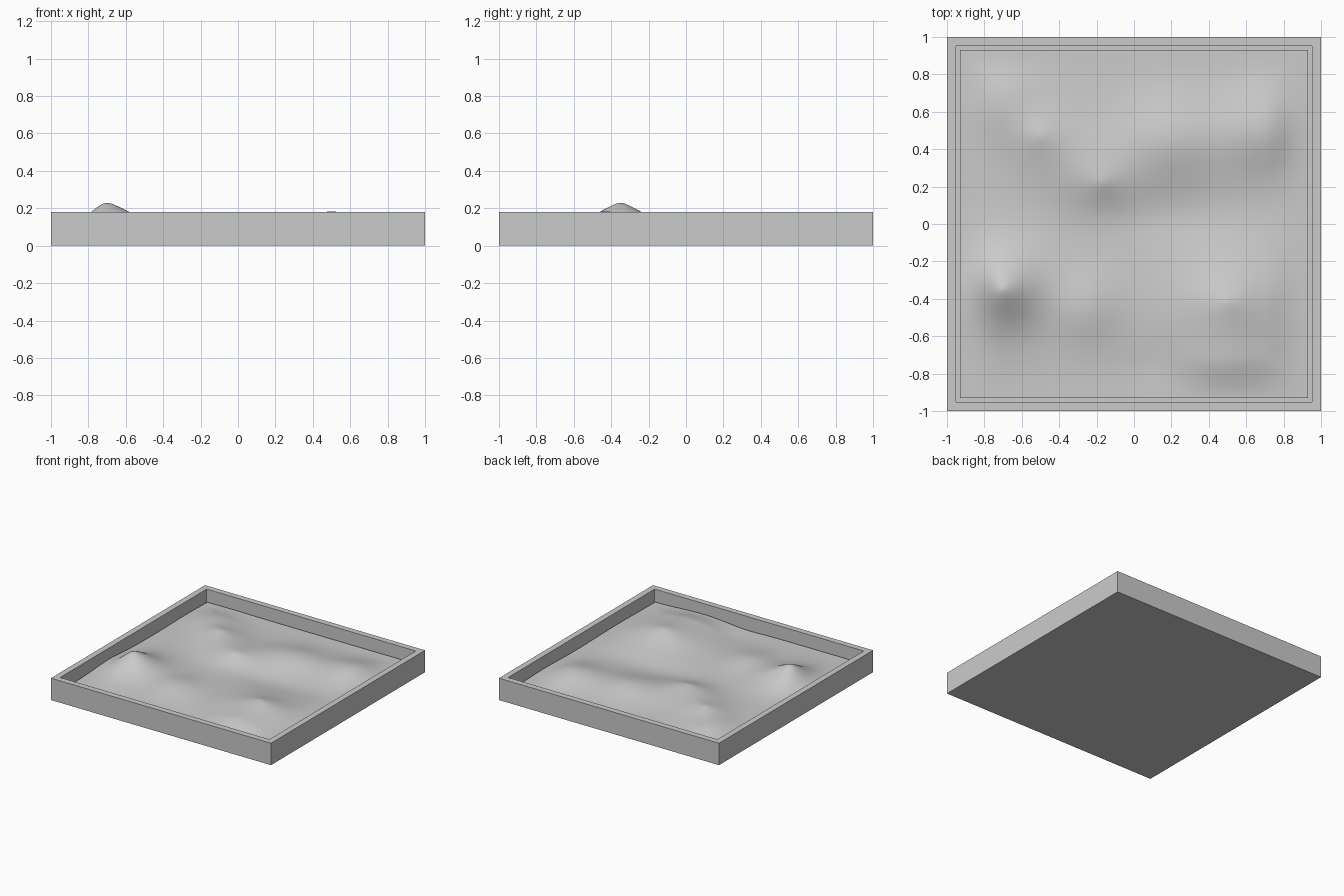
import bpy, bmesh, math

if "Cube" in bpy.data.objects:
    bpy.data.objects.remove(bpy.data.objects["Cube"])

INNER, TOP, FLOOR = 0.93, 0.18, 0.065

# Hills and hollows: x, y, height, radius x, radius y, exponent (low = pointed)
HILLS = [
    (-0.70, -0.35, 0.145, 0.21, 0.20, 1.5),
    (0.50, -0.42, 0.090, 0.30, 0.24, 1.4),
    (0.50, -0.80, 0.045, 0.26, 0.30, 2.0),
    (-0.25, -0.45, 0.040, 0.17, 0.20, 2.0),
    (-0.50, 0.47, 0.055, 0.18, 0.17, 1.4),
    (-0.17, 0.22, 0.055, 0.20, 0.17, 1.4),
    (-0.34, 0.35, 0.020, 0.22, 0.20, 2.0),
    (0.20, 0.45, 0.060, 0.28, 0.22, 2.0),
    (0.68, 0.50, 0.065, 0.22, 0.22, 2.0),
    (-0.72, 0.66, 0.035, 0.20, 0.20, 2.0),
    (0.10, -0.85, -0.020, 0.18, 0.25, 2.0),
    (0.20, 0.05, -0.015, 0.50, 0.15, 2.0),
]


def height(x, y):
    total = 0.0
    for cx, cy, amp, rx, ry, power in HILLS:
        d = math.hypot((x - cx) / rx, (y - cy) / ry)
        total += amp * math.exp(-d ** power)
    # Fade partly toward the tray walls
    edge = min(1.0, (INNER - max(abs(x), abs(y))) / 0.22)
    fade = 0.45 + 0.55 * edge * edge * (3 - 2 * edge)
    return max(FLOOR + 0.003, 0.085 + total * fade)


def make_object(name, bm):
    bmesh.ops.recalc_face_normals(bm, faces=bm.faces)
    mesh = bpy.data.meshes.new(name)
    bm.to_mesh(mesh)
    bm.free()
    obj = bpy.data.objects.new(name, mesh)
    bpy.context.collection.objects.link(obj)
    return obj


# Tray: box with an inset, sunken top
bm = bmesh.new()
bmesh.ops.create_cube(bm, size=1)
for v in bm.verts:
    v.co = (v.co.x * 2, v.co.y * 2, (v.co.z + 0.5) * TOP)
bm.normal_update()
top = max(bm.faces, key=lambda f: f.normal.z)
bmesh.ops.inset_region(bm, faces=[top], thickness=1 - INNER)
pocket = bmesh.ops.extrude_face_region(bm, geom=[top])["geom"]
for v in pocket:
    if isinstance(v, bmesh.types.BMVert):
        v.co.z = FLOOR
if top.is_valid:
    bmesh.ops.delete(bm, geom=[top], context="FACES_ONLY")
make_object("tray", bm)

# Landscape: displaced grid filling the tray
bm = bmesh.new()
bmesh.ops.create_grid(bm, x_segments=120, y_segments=120, size=INNER)
for v in bm.verts:
    v.co.z = height(v.co.x, v.co.y)
for f in bm.faces:
    f.smooth = True
make_object("landscape", bm)
